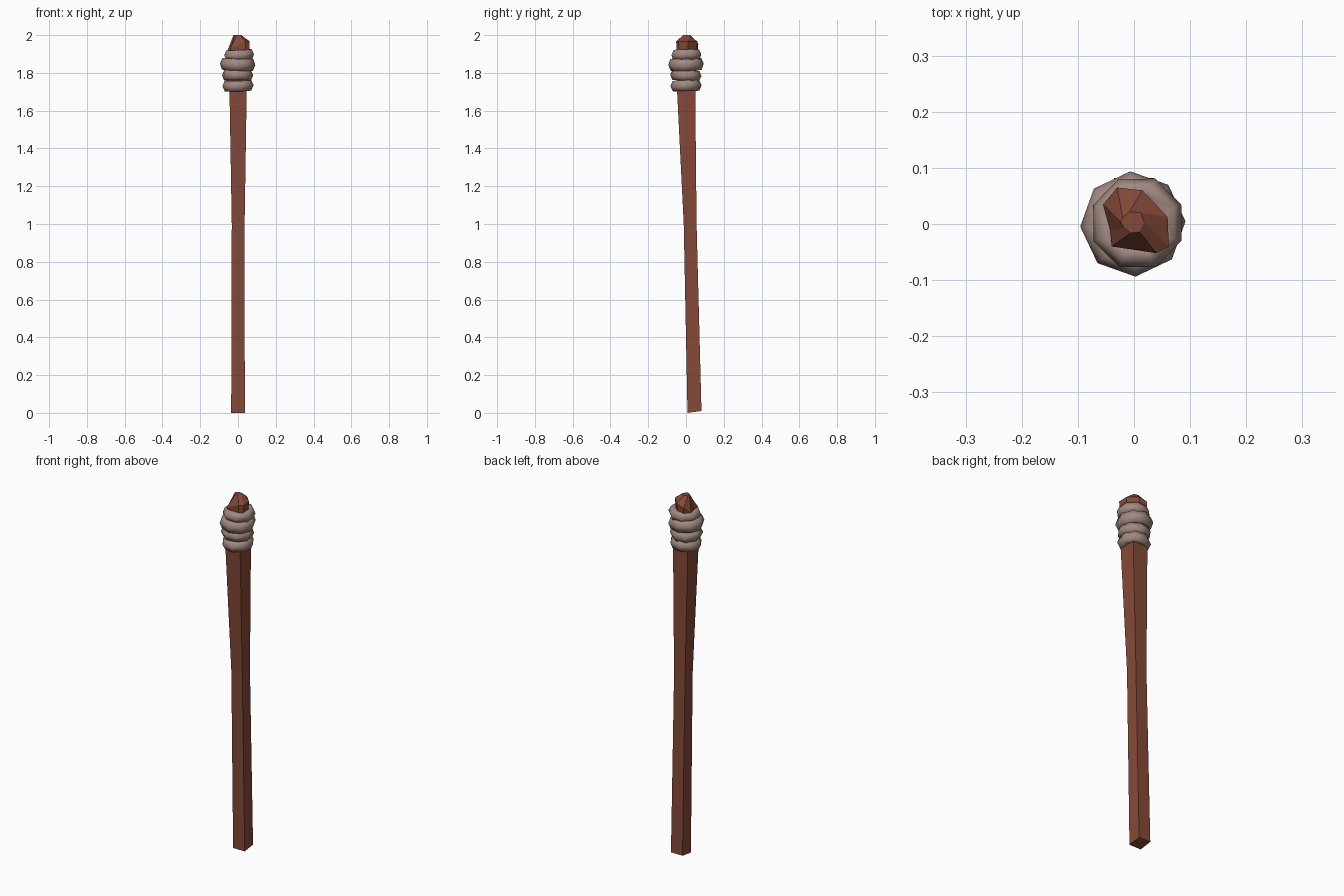
import bpy, bmesh, math
from mathutils import Euler, Vector

if "Cube" in bpy.data.objects:
    bpy.data.objects.remove(bpy.data.objects["Cube"])


def material(name, color):
    m = bpy.data.materials.new(name)
    m.diffuse_color = (*color, 1)
    m.use_nodes = True
    m.node_tree.nodes["Principled BSDF"].inputs["Base Color"].default_value = m.diffuse_color
    return m


wood = material("red_brown_wood", (0.235, 0.067, 0.040))
cord = material("grey_brown_cord", (0.36, 0.25, 0.22))


def finish(bm, name, mat):
    bmesh.ops.recalc_face_normals(bm, faces=bm.faces)
    me = bpy.data.meshes.new(name)
    bm.to_mesh(me)
    bm.free()
    me.materials.append(mat)
    ob = bpy.data.objects.new(name, me)
    bpy.context.collection.objects.link(ob)
    return ob


def loft(name, sections, mat):
    """Bridge equal-length rings of points and cap both ends."""
    bm = bmesh.new()
    rings = [[bm.verts.new(p) for p in s] for s in sections]
    n = len(rings[0])
    for a, b in zip(rings, rings[1:]):
        for i in range(n):
            j = (i + 1) % n
            bm.faces.new((a[i], a[j], b[j], b[i]))
    bm.faces.new(rings[0])
    bm.faces.new(rings[-1])
    return finish(bm, name, mat)


def square(x0, x1, y0, y1, z, tilt=0):
    return [(x0, y0, z), (x1, y0, z), (x1, y1, z + tilt), (x0, y1, z + tilt)]


# Slightly bent four-sided shaft, widening into the binding
loft("shaft", [
    square(-0.036, 0.036, 0.008, 0.082, 0.0, 0.01),
    square(-0.033, 0.035, -0.012, 0.056, 1.0),
    square(-0.045, 0.046, -0.047, 0.049, 1.70),
    square(-0.045, 0.046, -0.045, 0.048, 1.90),
], wood)

# Chipped faceted tip
outline = [(-0.055, 0.035), (-0.03, 0.065), (0.015, 0.06), (0.06, 0.012),
           (0.062, -0.04), (0.04, -0.052), (-0.04, -0.04), (-0.042, -0.012)]
shoulder_z = [1.92, 1.95, 1.965, 1.968, 1.965, 1.965, 1.93, 1.92]
crown = [(-0.024, 0.004), (-0.02, 0.012), (-0.008, 0.022), (0.012, 0.02),
         (0.018, 0.004), (0.01, -0.014), (-0.006, -0.016), (-0.018, -0.006)]
loft("tip", [
    [(x * 0.9, y * 0.9, 1.86) for x, y in outline],
    [(x, y, z) for (x, y), z in zip(outline, shoulder_z)],
    [(x, y, 2.0) for x, y in crown],
], wood)


def cord_ring(name, centre, outer, height, tilt, turn):
    """Coarse eight-sided ring with a six-sided section."""
    bm = bmesh.new()
    thick = 0.024
    grid = []
    for i in range(8):
        a = math.tau * i / 8
        row = []
        for k in range(6):
            b = math.tau * k / 6
            r = outer - thick + thick * math.cos(b)
            p = Vector((r * math.cos(a), r * math.sin(a), height * math.sin(b)))
            p.rotate(Euler((tilt[0], tilt[1], turn)))
            row.append(bm.verts.new(p + Vector(centre)))
        grid.append(row)
    for i in range(8):
        for k in range(6):
            u, v = (i + 1) % 8, (k + 1) % 6
            bm.faces.new((grid[i][k], grid[u][k], grid[u][v], grid[i][v]))
    for f in bm.faces:
        f.smooth = True
    return finish(bm, name, cord)


# Four stacked, slightly uneven cord wraps
for i, (c, r, h, t, turn) in enumerate([
    ((0.0, 0.0, 1.732), 0.084, 0.032, (0.03, -0.04), 0.2),
    ((-0.002, -0.001, 1.787), 0.085, 0.031, (-0.04, 0.03), 0.55),
    ((-0.002, 0.0, 1.845), 0.094, 0.036, (0.03, 0.04), 0.05),
    ((0.006, 0.002, 1.895), 0.085, 0.031, (0.0, -0.05), 0.4),
]):
    cord_ring(f"cord_wrap_{i + 1}", c, r, h, t, turn)
